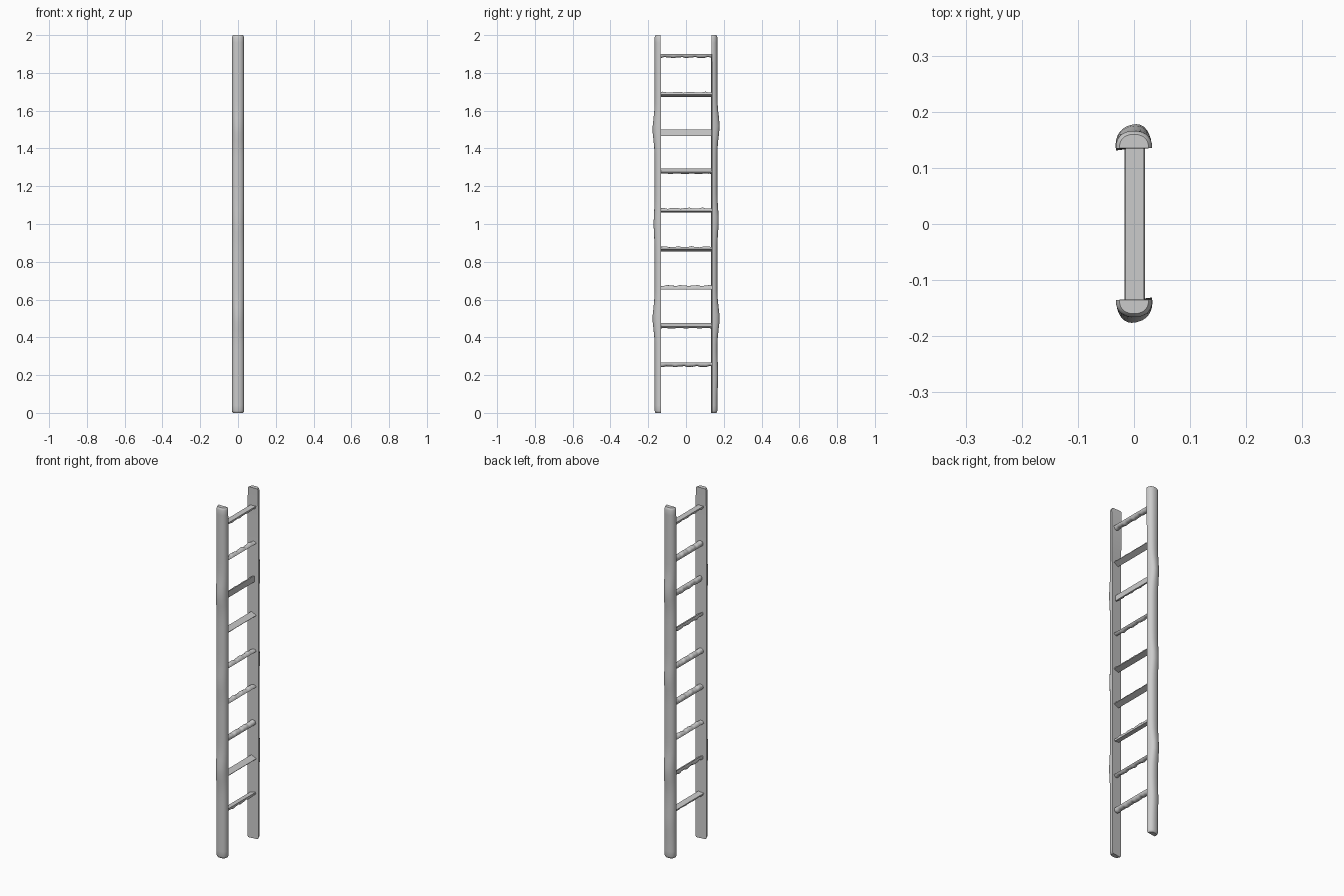
import bpy, bmesh, math
from mathutils import Vector

cube = bpy.data.objects.get("Cube")
if cube:
    bpy.data.objects.remove(cube)

wood = bpy.data.materials.new("grey wood")
wood.use_nodes = True
wood.diffuse_color = (0.6, 0.6, 0.6, 1)
wood.node_tree.nodes["Principled BSDF"].inputs["Base Color"].default_value = (0.6, 0.6, 0.6, 1)


def half_round(half_width, depth, sides=14):
    """Half-round section: flat side on v = 0, round side towards +v."""
    pts = []
    for i in range(sides + 1):
        a = math.pi * i / sides
        c, s = math.cos(a), math.sin(a)
        pts.append((half_width * math.copysign(abs(c) ** 0.85, c), depth * abs(s) ** 0.85))
    return pts


def loft(name, rings):
    bm = bmesh.new()
    loops = [[bm.verts.new(p) for p in ring] for ring in rings]
    n = len(loops[0])
    for a, b in zip(loops, loops[1:]):
        for i in range(n):
            j = (i + 1) % n
            bm.faces.new((a[i], a[j], b[j], b[i]))
    bm.faces.new(loops[0])
    bm.faces.new(loops[-1])
    bmesh.ops.recalc_face_normals(bm, faces=bm.faces)
    mesh = bpy.data.meshes.new(name)
    bm.to_mesh(mesh)
    bm.free()
    mesh.materials.append(wood)
    obj = bpy.data.objects.new(name, mesh)
    bpy.context.collection.objects.link(obj)
    bpy.ops.object.select_all(action='DESELECT')
    obj.select_set(True)
    bpy.context.view_layer.objects.active = obj
    bpy.ops.object.shade_smooth_by_angle(angle=math.radians(40))


def rail(name, turn, bulges):
    """Upright split pole with worn knots, flat side facing the rungs."""
    rings = []
    heights = [0, 0.004, 0.012] + [0.04 * i for i in range(1, 50)] + [1.988, 1.996, 2]
    for z in heights:
        swell = sum(h * math.exp(-((z - c) / 0.075) ** 2) for c, h in bulges)
        edge = min(z, 2 - z)
        shrink = 1 - 0.2 * max(0, 1 - edge / 0.012) ** 2
        twist = math.radians(7) * min(1, (2 - z) / 0.3)
        ring = []
        for u, v in half_round(0.0325, 0.031):
            skew = 1 + 0.35 * u / 0.0325
            x = u * shrink
            y = v * shrink + swell * skew * v / 0.031
            p = Vector((x * math.cos(twist) - y * math.sin(twist),
                        0.135 + x * math.sin(twist) + y * math.cos(twist), z))
            ring.append((p.x * turn, p.y * turn, p.z))
        rings.append(ring)
    loft(name, rings)


rail("back_rail", 1, [(1.52, 0.011), (1.02, 0.007), (0.5, 0.011), (0.2, 0.004)])
rail("front_rail", -1, [(1.5, 0.01), (1.0, 0.005), (0.5, 0.01)])


def rung(index, z, roll):
    """Split stick with a lumpy round side; roll is the facing of its flat side."""
    a = math.radians(roll)
    face = Vector((math.cos(a), 0, math.sin(a)))
    side = Vector((-math.sin(a), 0, math.cos(a)))
    rings = []
    steps = 40
    for k in range(steps + 1):
        y = -0.138 + 0.276 * k / steps
        lump = 0.0022 * math.sin(y * 85 + index * 1.7) + 0.0012 * math.sin(y * 190 + index)
        rings.append([Vector((0.001, y, z)) + side * u + face * (0.008 - v * (1 + lump / 0.017))
                      for u, v in half_round(0.0165, 0.018, 10)])
    loft(f"rung_{index + 1}", rings)


# Nine rungs, each rolled its own way
for i, roll in enumerate((100, 60, -100, -70, -75, 60, 5, -65, 90)):
    rung(i, 0.255 + 0.2045 * i, roll)
